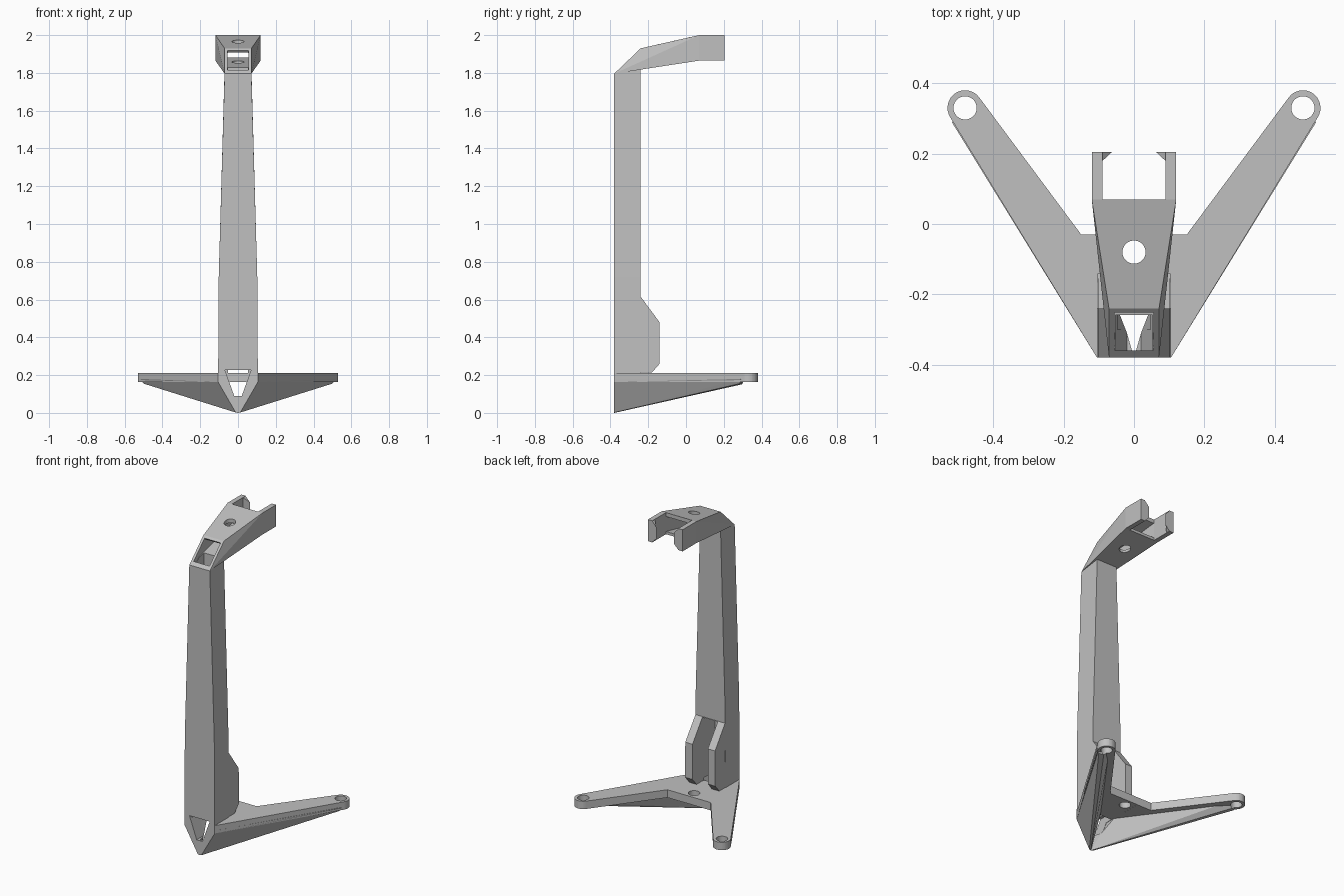
import bpy, bmesh, math

if "Cube" in bpy.data.objects:
    bpy.data.objects.remove(bpy.data.objects["Cube"])

grey = bpy.data.materials.new("grey plastic")
grey.diffuse_color = (0.53, 0.53, 0.53, 1)
grey.use_nodes = True
grey.node_tree.nodes["Principled BSDF"].inputs["Base Color"].default_value = grey.diffuse_color


def finish(name, bm):
    bmesh.ops.recalc_face_normals(bm, faces=bm.faces[:])
    me = bpy.data.meshes.new(name)
    bm.to_mesh(me)
    bm.free()
    me.materials.append(grey)
    ob = bpy.data.objects.new(name, me)
    bpy.context.collection.objects.link(ob)
    return ob


def hull(name, pts, mirror=False):
    """Convex solid; mirror adds each point at -x too."""
    bm = bmesh.new()
    for x, y, z in pts:
        bm.verts.new((x, y, z))
        if mirror:
            bm.verts.new((-x, y, z))
    res = bmesh.ops.convex_hull(bm, input=bm.verts[:])
    loose = [v for v in bm.verts if not v.link_faces]
    bmesh.ops.delete(bm, geom=loose, context='VERTS')
    bmesh.ops.dissolve_limit(bm, angle_limit=0.01, verts=bm.verts[:], edges=bm.edges[:])
    return finish(name, bm)


def box(name, x0, x1, y0, y1, z0, z1):
    return hull(name, [(x, y, z) for x in (x0, x1) for y in (y0, y1) for z in (z0, z1)])


def plate(name, outline, z0, z1):
    bm = bmesh.new()
    face = bm.faces.new([bm.verts.new((x, y, z0)) for x, y in outline])
    ext = bmesh.ops.extrude_face_region(bm, geom=[face])
    for v in ext["geom"]:
        if isinstance(v, bmesh.types.BMVert):
            v.co.z = z1
    return finish(name, bm)


def drill(x, y, z0, z1, r=0.033):
    ring = [(x + r * math.cos(i * math.tau / 32), y + r * math.sin(i * math.tau / 32)) for i in range(32)]
    return plate("drill", ring, z0, z1)


def combine(ob, others, op):
    bpy.context.view_layer.objects.active = ob
    for other in others:
        m = ob.modifiers.new("bool", 'BOOLEAN')
        m.operation, m.solver, m.object = op, 'EXACT', other
        bpy.ops.object.modifier_apply(modifier=m.name)
        bpy.data.objects.remove(other)


# Base plate: two legs with rounded ends
half = [(0.105, -0.38)]
for i in range(17):
    a = math.radians(-32 + 176 * i / 16)
    half.append((0.48 + 0.05 * math.cos(a), 0.33 + 0.05 * math.sin(a)))
half.append((0.15, -0.03))
base = plate("base", half + [(-x, y) for x, y in reversed(half)], 0.163, 0.212)

# Tapered keel under each leg
keels = []
for s in (1, -1):
    pts = [(0.105, -0.38, 0.18), (0.0, -0.38, 0.18), (0.0, -0.38, 0.0), (0.012, -0.38, 0.002),
           (0.105, -0.38, 0.163), (0.04, -0.24, 0.18), (0.518, 0.29, 0.18), (0.442, 0.31, 0.18),
           (0.5, 0.285, 0.155), (0.475, 0.30, 0.152)]
    keels.append(hull("keel", [(s * x, y, z) for x, y, z in pts]))
combine(base, keels, 'UNION')

# Front window tunnel, cable shaft and screw holes
mouth = hull("mouth", [(x, y, z) for y in (-0.42, -0.255)
                       for x, z in ((0.074, 0.24), (0.02, 0.09))], True)
tunnel = hull("tunnel", [(x, y, z) for y in (-0.3, 0.02)
                         for x, z in ((0.049, 0.1635), (0.02, 0.09))], True)
combine(base, [mouth, tunnel, drill(0, -0.08, 0.1, 0.3),
               drill(0.48, 0.33, 0.05, 0.3), drill(-0.48, 0.33, 0.05, 0.3)], 'DIFFERENCE')

# Post: tapered hollow column
post = hull("post", [(0.105, -0.38, 0.212), (0.105, -0.24, 0.212),
                     (0.102, -0.38, 0.72), (0.102, -0.24, 0.72),
                     (0.071, -0.38, 1.796), (0.071, -0.24, 1.818)], True)
# Rear flanges at the foot of the post
side = [(-0.3, 0.214), (-0.18, 0.214), (-0.14, 0.26), (-0.14, 0.48), (-0.165, 0.505), (-0.24, 0.615), (-0.3, 0.615)]
flange = hull("flange", [(0.1045 - 0.005 * (z - 0.2), y, z) for y, z in side], True)
combine(post, [flange], 'UNION')
mouth = hull("mouth", [(x, y, z) for y in (-0.42, -0.255)
                       for x, z in ((0.07, 0.228), (0.02, 0.09))], True)
combine(post, [box("shaft", -0.053, 0.053, -0.36, -0.258, 0.1, 1.9),
               box("rear_gap", -0.053, 0.053, -0.3, -0.1, 0.1, 0.612), mouth], 'DIFFERENCE')

# Head: widening hollow arm
head = hull("head", [(0.071, -0.38, 1.796), (0.071, -0.24, 1.93),
                     (0.12, 0.07, 2.0), (0.12, 0.07, 1.865)], True)
window = hull("window", [(0.055, y + k * -0.68, z + k * 0.73) for k in (-0.03, 0.03)
                         for y, z in ((-0.36, 1.815), (-0.25, 1.917))], True)
duct = hull("duct", [(0.053, -0.35, 1.815), (0.053, -0.25, 1.905),
                     (0.09, 0.09, 1.885), (0.09, 0.09, 1.98)], True)
combine(head, [duct, window, box("shaft", -0.053, 0.053, -0.36, -0.258, 1.7, 1.84),
               drill(0, -0.08, 1.7, 2.1)], 'DIFFERENCE')

# Two prongs with inward hooks at the tips
for s, tag in ((1, "right"), (-1, "left")):
    prong = hull(tag + "_prong", [(s * x, y, z) for x in (0.09, 0.12)
                                  for y, z in ((0.07, 1.865), (0.07, 2.0), (0.205, 1.865), (0.205, 2.0))])
    hook = hull(tag + "_hook", [(s * x, y, z) for x, y, z in (
        (0.091, 0.205, 1.866), (0.091, 0.205, 1.998), (0.091, 0.178, 1.866), (0.091, 0.178, 1.998),
        (0.062, 0.205, 1.895), (0.062, 0.205, 1.968))])
